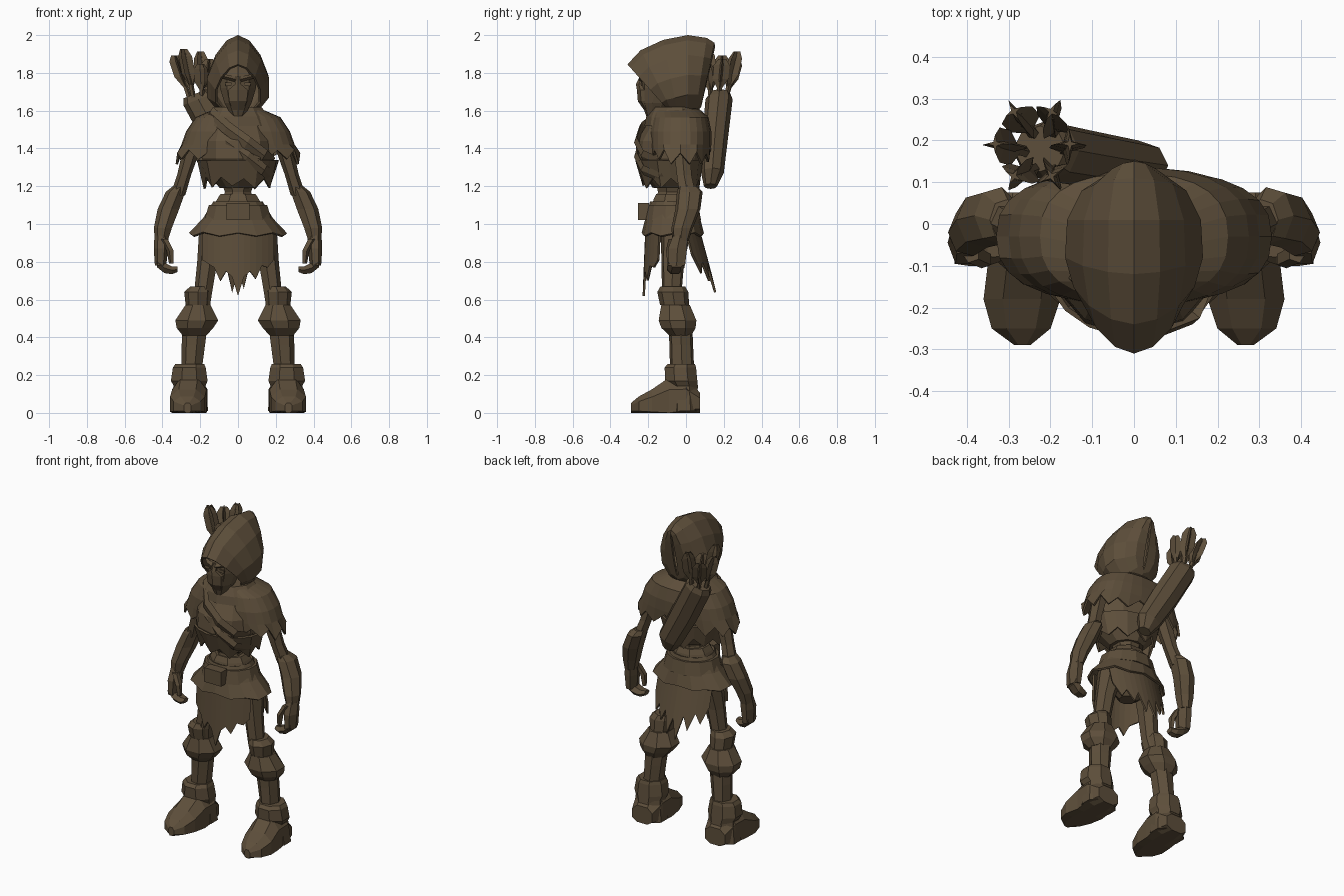
import bpy, bmesh, math, random
from mathutils import Vector

random.seed(4)
X, Y, Z = Vector((1, 0, 0)), Vector((0, 1, 0)), Vector((0, 0, 1))

default_cube = bpy.data.objects.get("Cube")
if default_cube:
    bpy.data.objects.remove(default_cube, do_unlink=True)

# Single worn leather colour
leather = bpy.data.materials.new("worn_brown")
leather.use_nodes = True
brown = (0.11, 0.077, 0.043, 1)
leather.diffuse_color = brown
leather.node_tree.nodes["Principled BSDF"].inputs["Base Color"].default_value = brown


def finish(name, bm, mirror=False, thickness=0):
    """Turn a bmesh into a flat shaded object."""
    bmesh.ops.recalc_face_normals(bm, faces=bm.faces)
    mesh = bpy.data.meshes.new(name)
    bm.to_mesh(mesh)
    bm.free()
    mesh.materials.append(leather)
    obj = bpy.data.objects.new(name, mesh)
    bpy.context.scene.collection.objects.link(obj)
    if mirror:
        obj.modifiers.new("mirror", "MIRROR").use_mirror_merge = False
    if thickness:
        shell = obj.modifiers.new("shell", "SOLIDIFY")
        shell.thickness = thickness


def soften(value, power):
    return math.copysign(abs(value) ** power, value)


def loft(name, rings, sides=8, u=X, v=Y, square=1, rag=0, egg=0,
         mirror=False, thickness=0, half_step=False):
    """Skin rings of (x, y, z, radius_u, radius_v, optional forward lean)."""
    bm = bmesh.new()
    loops = []
    for row, (x, y, z, ru, rv, *lean) in enumerate(rings):
        loop = []
        for i in range(sides):
            angle = math.tau * (i + half_step / 2) / sides
            c = soften(math.cos(angle), square)
            s = soften(math.sin(angle), square)
            point = Vector((x, y, z)) + u * (ru * c * (1 - egg * s)) + v * (rv * s)
            if lean:
                point -= Y * (lean[0] * s)
            if rag and row == len(rings) - 1:
                point.z += rag * (random.uniform(-1, -0.4) if i % 2 else random.uniform(0, 0.5))
            point.z = max(point.z, 0)
            loop.append(bm.verts.new(point))
        loops.append(loop)
    for low, high in zip(loops, loops[1:]):
        for i in range(sides):
            j = (i + 1) % sides
            bm.faces.new((low[i], low[j], high[j], high[i]))
    if not thickness:
        bm.faces.new(loops[0])
        bm.faces.new(loops[-1])
    finish(name, bm, mirror, thickness)


def tatter(name, half, y, z, slope, bend, hem):
    """Hanging cloth panel with a torn hem."""
    bm = bmesh.new()
    rows = []
    for i, low in enumerate(hem):
        x = half * (2 * i / (len(hem) - 1) - 1)
        curve = y + bend * x * x
        rows.append((bm.verts.new((x, curve, z)),
                     bm.verts.new((x, curve + slope * (z - low), low))))
    for (a, b), (c, d) in zip(rows, rows[1:]):
        bm.faces.new((a, b, d, c))
    finish(name, bm, thickness=0.012)


def plate(name, corners, y, depth, mirror=False):
    """Flat outline in x and z pushed back along y."""
    bm = bmesh.new()
    face = bm.faces.new([bm.verts.new((x, y, z)) for x, z in corners])
    pushed = bmesh.ops.extrude_face_region(bm, geom=[face])["geom"]
    bmesh.ops.translate(bm, vec=Y * depth,
                        verts=[g for g in pushed if isinstance(g, bmesh.types.BMVert)])
    finish(name, bm, mirror)


# Hood, open at the front, with a peak and a swept tip
loft("hood", [
    (0, -.19, 1.71, .12, .135, .12),
    (0, -.15, 1.745, .145, .175, .09),
    (0, -.08, 1.77, .165, .205, .04),
    (0, .01, 1.79, .16, .21, 0),
    (0, .08, 1.785, .125, .2, -.03),
    (0, .115, 1.79, .07, .17, -.035),
    (0, .12, 1.79, .01, .15, -.035),
], sides=12, v=Z, egg=.28, thickness=0.012)

# Head, mask and eyes
loft("head", [
    (0, -.17, 1.57, .035, .04),
    (0, -.15, 1.64, .075, .085),
    (0, -.13, 1.72, .1, .11),
    (0, -.13, 1.77, .1, .11),
    (0, -.09, 1.9, .06, .08),
], sides=10, half_step=True)
loft("face_mask", [
    (0, -.2, 1.6, .03, .02),
    (0, -.22, 1.65, .055, .035),
    (0, -.225, 1.71, .06, .035),
    (0, -.235, 1.74, .018, .03),
    (0, -.22, 1.78, .02, .025),
], sides=6, half_step=True)
loft("brow", [
    (.01, -.235, 1.765, .018, .015),
    (.05, -.225, 1.775, .018, .013),
    (.09, -.19, 1.785, .016, .012),
], sides=4, u=Y, v=Z, mirror=True)
plate("eye", [(.03, 1.735), (.065, 1.73), (.07, 1.75), (.035, 1.75)], -.237, .008, mirror=True)

# Neck scarf and ragged shoulder cape
loft("scarf", [
    (0, -.05, 1.52, .2, .17),
    (0, -.06, 1.57, .17, .15),
    (0, -.06, 1.62, .13, .12),
], sides=10, half_step=True)
loft("cape", [
    (0, -.05, 1.61, .12, .12),
    (0, -.03, 1.565, .225, .15),
    (0, -.03, 1.49, .275, .165),
    (0, -.03, 1.42, .3, .165),
    (0, -.03, 1.37, .33, .16),
], sides=26, square=.8, rag=.055, thickness=0.012)

# Torso, vest hem and waist
loft("torso", [
    (0, -.07, 1.54, .16, .13),
    (0, -.09, 1.44, .2, .17),
    (0, -.095, 1.35, .2, .175),
    (0, -.085, 1.26, .17, .15),
    (0, -.07, 1.19, .1, .1),
], sides=10, half_step=True)
loft("vest_hem", [
    (0, -.09, 1.34, .205, .17),
    (0, -.08, 1.23, .17, .14),
], sides=18, rag=.05, thickness=0.012)
loft("waist", [
    (0, -.07, 1.24, .1, .1),
    (0, -.07, 1.17, .075, .085),
    (0, -.07, 1.1, .1, .1),
], sides=8, half_step=True)

# Chest straps crossing from one shoulder to the opposite side
for name, drop, width in (("chest_strap", 0, .035), ("chest_sash", .075, .03)):
    loft(name, [
        (-.15, -.12, 1.59 - drop, width, .015),
        (-.06, -.235, 1.51 - drop, width, .015),
        (.05, -.26, 1.43 - drop, width, .015),
        (.14, -.225, 1.36 - drop, width, .015),
        (.18, -.13, 1.32 - drop, width, .015),
    ], sides=4, u=Vector((.5, 0, .85)))

# Belt, buckle and flared skirt
loft("waistband", [
    (0, -.07, 1.09, .14, .12),
    (0, -.07, 1.13, .12, .11),
    (0, -.07, 1.16, .1, .095),
], sides=8, half_step=True)
loft("skirt", [
    (0, -.07, 1.12, .13, .12),
    (0, -.07, 1.03, .185, .145),
    (0, -.07, .95, .26, .165),
], sides=16, rag=.015, thickness=0.012)
loft("belt", [
    (0, -.07, 1.02, .185, .155),
    (0, -.07, 1.1, .16, .14),
], sides=12, half_step=True)
plate("buckle", [(-.06, 1.02), (.06, 1.02), (.06, 1.11), (-.06, 1.11)], -.255, .06)
loft("pelvis", [
    (0, -.06, 1.03, .16, .11),
    (0, -.06, .9, .14, .08),
    (0, -.06, .84, .05, .05),
], sides=8, half_step=True)

# Torn cloth at the front and back
tatter("front_loincloth", .19, -.215, .99, -.04, 2,
       [.81, .79, .77, .7, .75, .72, .62, .72, .75, .71, .78, .77, .81])
tatter("back_loincloth", .19, .065, 1, .27, -2,
       [.84, .74, .8, .7, .78, .64, .76, .66, .79, .72, .8, .75, .85])

# Arms: sleeve, elbow guard and bracer
loft("upper_arm", [
    (.22, -.02, 1.46, .04, .05),
    (.25, -.02, 1.38, .045, .05),
    (.285, -.01, 1.26, .037, .045),
    (.32, .01, 1.15, .04, .05),
], sides=6, mirror=True)
loft("bracer", [
    (.31, .01, 1.2, .035, .05),
    (.328, .02, 1.17, .054, .07),
    (.365, .01, 1.08, .06, .068),
    (.395, -.02, .98, .05, .058),
    (.405, -.03, .91, .036, .044),
], sides=7, mirror=True)

# Hands: palm, curled fingers and thumb
loft("palm", [
    (.405, -.03, .94, .037, .045),
    (.408, -.045, .87, .038, .058),
    (.41, -.05, .78, .03, .052),
], sides=6, mirror=True)
loft("fingers", [
    (.43, -.05, .8, .045, .032),
    (.39, -.055, .768, .046, .032),
    (.35, -.06, .755, .04, .024),
    (.32, -.065, .76, .025, .016),
], sides=6, u=Y, v=Z, mirror=True)
loft("thumb", [
    (.39, -.07, .92, .022, .024),
    (.358, -.085, .86, .02, .022),
    (.352, -.085, .79, .013, .014),
], sides=5, mirror=True)

# Legs: trousers, knee guards, shins
loft("thigh", [
    (.13, -.05, .98, .075, .085),
    (.16, -.07, .8, .056, .062),
    (.182, -.075, .64, .05, .053),
    (.22, -.04, .45, .06, .06),
], sides=7, mirror=True)
loft("knee_wrap", [
    (.2, -.07, .67, .052, .065),
    (.212, -.07, .64, .073, .082),
    (.212, -.06, .57, .065, .077),
], sides=8, mirror=True)
loft("knee_guard", [
    (.212, -.055, .57, .072, .082),
    (.218, -.045, .49, .123, .108),
    (.228, -.04, .45, .105, .098),
    (.23, -.03, .41, .068, .064),
], sides=8, half_step=True, mirror=True)
loft("shin", [
    (.225, -.03, .46, .07, .065),
    (.233, -.025, .36, .065, .064),
    (.245, -.02, .2, .055, .066),
], sides=7, mirror=True)

# Boots: folded cuff, ankle and foot
loft("boot_cuff", [
    (.255, -.025, .26, .082, .078),
    (.258, -.03, .24, .094, .09),
    (.258, -.025, .17, .105, .092),
    (.255, -.01, .13, .085, .08),
], sides=8, half_step=True, mirror=True)
loft("ankle", [
    (.255, -.015, .2, .085, .075),
    (.257, -.01, .01, .107, .09),
], sides=8, half_step=True, mirror=True)
loft("foot", [
    (.255, .075, .05, .075, .06),
    (.255, 0, .07, .1, .12),
    (.258, -.09, .06, .097, .135),
    (.268, -.18, .045, .098, .085),
    (.27, -.25, .035, .075, .055),
    (.267, -.29, .025, .02, .03),
], sides=8, v=Z, square=.8, half_step=True, mirror=True)

# Quiver slung across the back
loft("quiver", [
    (.03, .13, 1.2, .04, .035),
    (.01, .14, 1.27, .08, .06),
    (-.1, .155, 1.46, .09, .068),
    (-.21, .175, 1.66, .088, .072),
    (-.225, .18, 1.69, .07, .055),
], sides=8, u=Vector((.9, 0, .35)))

# Arrows fanned around the mouth, each with crossed vanes
for k in range(6):
    angle = math.tau * k / 6
    out = Vector((math.cos(angle), math.sin(angle), 0))
    base = Vector((-.21, .17, 1.64)) + out * .04
    tip = Vector((-.24, .19, 1.86)) + out * .085 + Z * random.uniform(-.04, .05)
    loft("arrow_shaft", [(*base, .014, .014), (*tip, .014, .014)], sides=5)
    for wide, thin in ((.042, .011), (.011, .042)):
        loft("arrow_vane", [
            (*base.lerp(tip, .35), .01, .01),
            (*base.lerp(tip, .6), wide, thin),
            (*base.lerp(tip, .95), wide, thin),
            (*base.lerp(tip, 1.1), wide / 2, thin / 2),
        ], sides=4, u=out, v=out.cross(Z))
